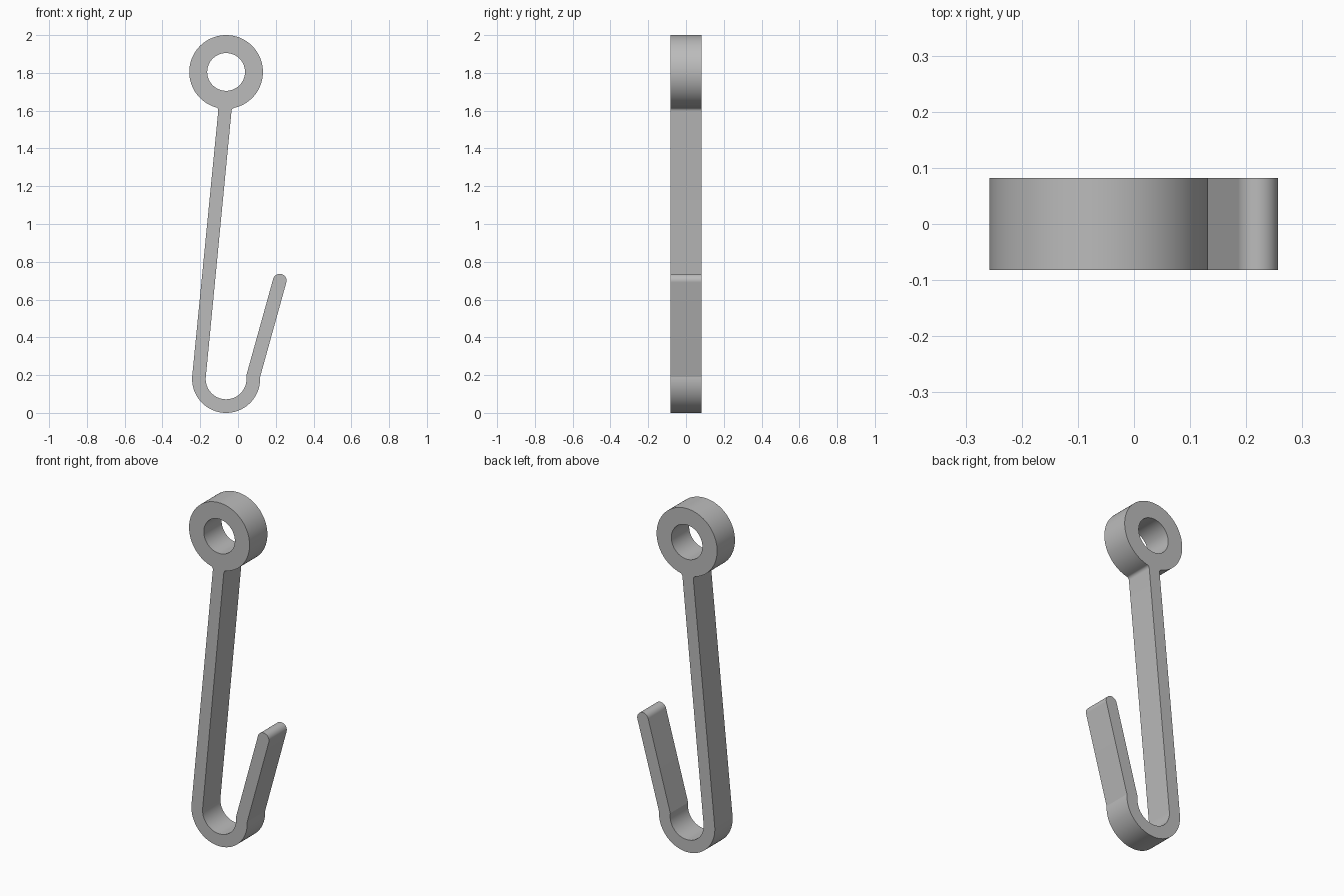
import bpy, bmesh, math
from math import sin, cos, radians, sqrt
from mathutils import Vector

cube = bpy.data.objects.get("Cube")
if cube:
    bpy.data.objects.remove(cube, do_unlink=True)

HALF_DEPTH = 0.082
EYE, EYE_R, HOLE_R = Vector((-0.063, 1.805)), 0.195, 0.1
BEND, BEND_OUT, BEND_IN = Vector((-0.063, 0.18)), 0.18, 0.108
TIP, TIP_R = Vector((0.221, 0.70)), 0.036
LEAN = 5.63      # tilt of the shank from vertical, degrees
FLARE = 15       # tilt of the point from vertical, degrees


def arc(centre, radius, start, end, steps):
    """Points along a circular arc, angles in degrees."""
    angles = [radians(start + (end - start) * i / steps) for i in range(steps + 1)]
    return [centre + radius * Vector((cos(a), sin(a))) for a in angles]


def eye_point(x):
    """Point on the lower half of the eye's rim at a given x."""
    return Vector((x, EYE.y - sqrt(EYE_R ** 2 - (x - EYE.x) ** 2)))


def fillet(a, corner, b, steps=10):
    """Small rounded corner from a to b."""
    ts = [i / steps for i in range(steps + 1)]
    return [a * (1 - t) ** 2 + corner * 2 * t * (1 - t) + b * t * t for t in ts]


def eye_angle(p):
    return math.degrees(math.atan2(p.y - EYE.y, p.x - EYE.x))


# Bend arcs: the shank is tangent to them, the point leaves with a slight kink
outer_bend = arc(BEND, BEND_OUT, 180 - LEAN, 363, 64)
inner_bend = arc(BEND, BEND_IN, 9, -180 - LEAN, 64)
tip = arc(TIP, TIP_R, -FLARE, 180 - FLARE, 32)

# Fillets where the shank meets the eye
along = Vector((sin(radians(LEAN)), cos(radians(LEAN))))
left_corner, right_corner = eye_point(-0.103), eye_point(-0.033)
left_rim, right_rim = eye_point(-0.119), eye_point(-0.019)
right_fillet = fillet(right_corner - along * 0.018, right_corner, right_rim)
left_fillet = fillet(left_rim, left_corner, left_corner - along * 0.018)
rim = arc(EYE, EYE_R, eye_angle(right_rim), eye_angle(left_rim) + 360, 96)

outline = outer_bend + tip + inner_bend + right_fillet + rim[1:-1] + left_fillet
hole = arc(EYE, HOLE_R, 0, 360, 72)[:-1]

# Flat profile with a hole, extruded to the full depth
curve = bpy.data.curves.new("hook_profile", "CURVE")
curve.dimensions = "2D"
curve.fill_mode = "BOTH"
curve.extrude = HALF_DEPTH
for points in (outline, hole):
    spline = curve.splines.new("POLY")
    spline.points.add(len(points) - 1)
    for point, p in zip(spline.points, points):
        point.co = (p.x, p.y, 0, 1)
    spline.use_cyclic_u = True

hook = bpy.data.objects.new("hook", curve)
bpy.context.collection.objects.link(hook)
hook.rotation_euler.x = radians(90)
bpy.ops.object.select_all(action="DESELECT")
hook.select_set(True)
bpy.context.view_layer.objects.active = hook
bpy.ops.object.convert(target="MESH")
hook = bpy.context.object
bpy.ops.object.transform_apply(location=False, rotation=True, scale=False)

# Weld the caps to the sides
bm = bmesh.new()
bm.from_mesh(hook.data)
bmesh.ops.remove_doubles(bm, verts=bm.verts, dist=0.0001)
bmesh.ops.recalc_face_normals(bm, faces=bm.faces)
bm.to_mesh(hook.data)
bm.free()
bpy.ops.object.shade_smooth_by_angle(angle=radians(12))

# Plain grey metal
grey = bpy.data.materials.new("grey")
grey.use_nodes = True
colour = (0.5, 0.5, 0.5, 1)
grey.diffuse_color = colour
grey.node_tree.nodes["Principled BSDF"].inputs["Base Color"].default_value = colour
hook.data.materials.clear()
hook.data.materials.append(grey)
